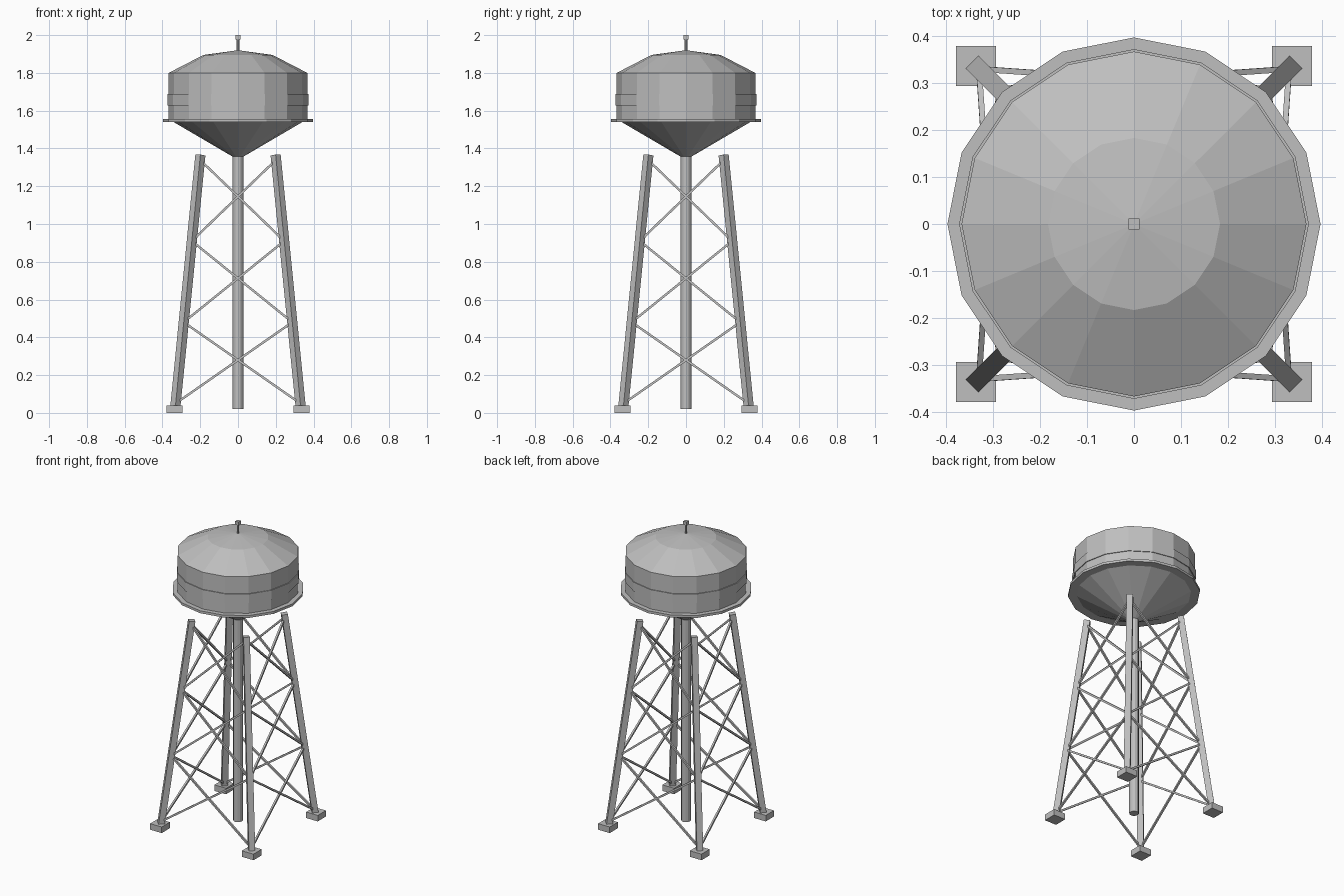
import bpy
import bmesh
from math import cos, sin, pi
from mathutils import Vector, Matrix

default = bpy.data.objects.get("Cube")
if default:
    bpy.data.objects.remove(default, do_unlink=True)

GREY = (0.52, 0.52, 0.52, 1)
steel = bpy.data.materials.new("grey_steel")
steel.use_nodes = True
steel.diffuse_color = GREY
steel.node_tree.nodes["Principled BSDF"].inputs["Base Color"].default_value = GREY


def finish(name, bm):
    mesh = bpy.data.meshes.new(name)
    bm.to_mesh(mesh)
    bm.free()
    mesh.materials.append(steel)
    obj = bpy.data.objects.new(name, mesh)
    bpy.context.collection.objects.link(obj)
    return obj


def lathe(name, profile, sides=16):
    """Spin a (radius, height) profile, listed from bottom to top, around z."""
    bm = bmesh.new()
    rings = []
    for r, z in profile:
        if r == 0:
            rings.append([bm.verts.new((0, 0, z))] * sides)
        else:
            rings.append([bm.verts.new((r * cos(2 * pi * k / sides),
                                        r * sin(2 * pi * k / sides), z))
                          for k in range(sides)])
    for low, high in zip(rings, rings[1:]):
        for k in range(sides):
            n = (k + 1) % sides
            corners = (low[k], low[n], high[n], high[k])
            bm.faces.new(list(dict.fromkeys(corners)))
    return finish(name, bm)


def box(name, centre, size):
    bm = bmesh.new()
    bmesh.ops.create_cube(bm, size=1, matrix=Matrix.Translation(centre)
                          @ Matrix.Diagonal((*size, 1)))
    return finish(name, bm)


def beam(name, start, end, width, side):
    """Square bar between two points, with one pair of faces turned to side."""
    start, end = Vector(start), Vector(end)
    axis = (end - start).normalized()
    across = Vector(side).cross(axis).normalized()
    depth = axis.cross(across)
    turn = Matrix((across, depth, axis)).transposed().to_4x4()
    bm = bmesh.new()
    bmesh.ops.create_cube(bm, size=1, matrix=Matrix.Translation((start + end) / 2) @ turn
                          @ Matrix.Diagonal((width, width, (end - start).length, 1)))
    return finish(name, bm)


# Tank
TANK_R = 0.367
lathe("tank_funnel", [(0, 1.34), (TANK_R, 1.555)])
lathe("tank_wall", [(TANK_R, 1.555), (TANK_R, 1.8)])
lathe("tank_roof", [(TANK_R, 1.8), (0.183, 1.895), (0, 1.92)])
lathe("tank_band", [(0.36, 1.627), (0.372, 1.627), (0.372, 1.687), (0.36, 1.687)])
lathe("walkway_ring", [(0.335, 1.541), (0.397, 1.541), (0.397, 1.557), (0.335, 1.557)])

# Roof mast and lamp
lathe("mast", [(0, 1.9), (0.007, 1.9), (0.007, 1.98), (0, 1.98)], 8)
box("mast_lamp", (0, 0, 1.988), (0.024, 0.024, 0.024))

# Central pipe
lathe("centre_pipe", [(0, 0.02), (0.029, 0.02), (0.029, 1.37), (0, 1.37)], 12)


def leg_offset(z):
    return 0.333 - 0.0995 * (z - 0.02)


# Legs and feet
corners = [(1, -1), (1, 1), (-1, 1), (-1, -1)]
labels = ["front_left", "back_left", "back_right", "front_right"]
for (sx, sy), label in zip(corners, labels):
    low, high = leg_offset(0.015), leg_offset(1.365)
    beam("leg_" + label, (sx * low, sy * low, 0.015),
         (sx * high, sy * high, 1.365), 0.038, (sx, sy, 0))
    box("foot_" + label, (sx * 0.336, sy * 0.336, 0.02), (0.085, 0.085, 0.04))

# Crossed braces, three tiers on each side
tiers = [0.05, 0.48, 0.91, 1.34]
for side, label in enumerate(["left", "back", "right", "front"]):
    a, b = corners[side], corners[(side + 1) % 4]
    outward = (a[0] + b[0], a[1] + b[1], 0)
    for tier, (z0, z1) in enumerate(zip(tiers, tiers[1:]), 1):
        p, q = leg_offset(z0), leg_offset(z1)
        for way, (c, d) in (("rising", (a, b)), ("falling", (b, a))):
            beam(f"brace_{label}_{tier}_{way}", (c[0] * p, c[1] * p, z0),
                 (d[0] * q, d[1] * q, z1), 0.012, outward)
